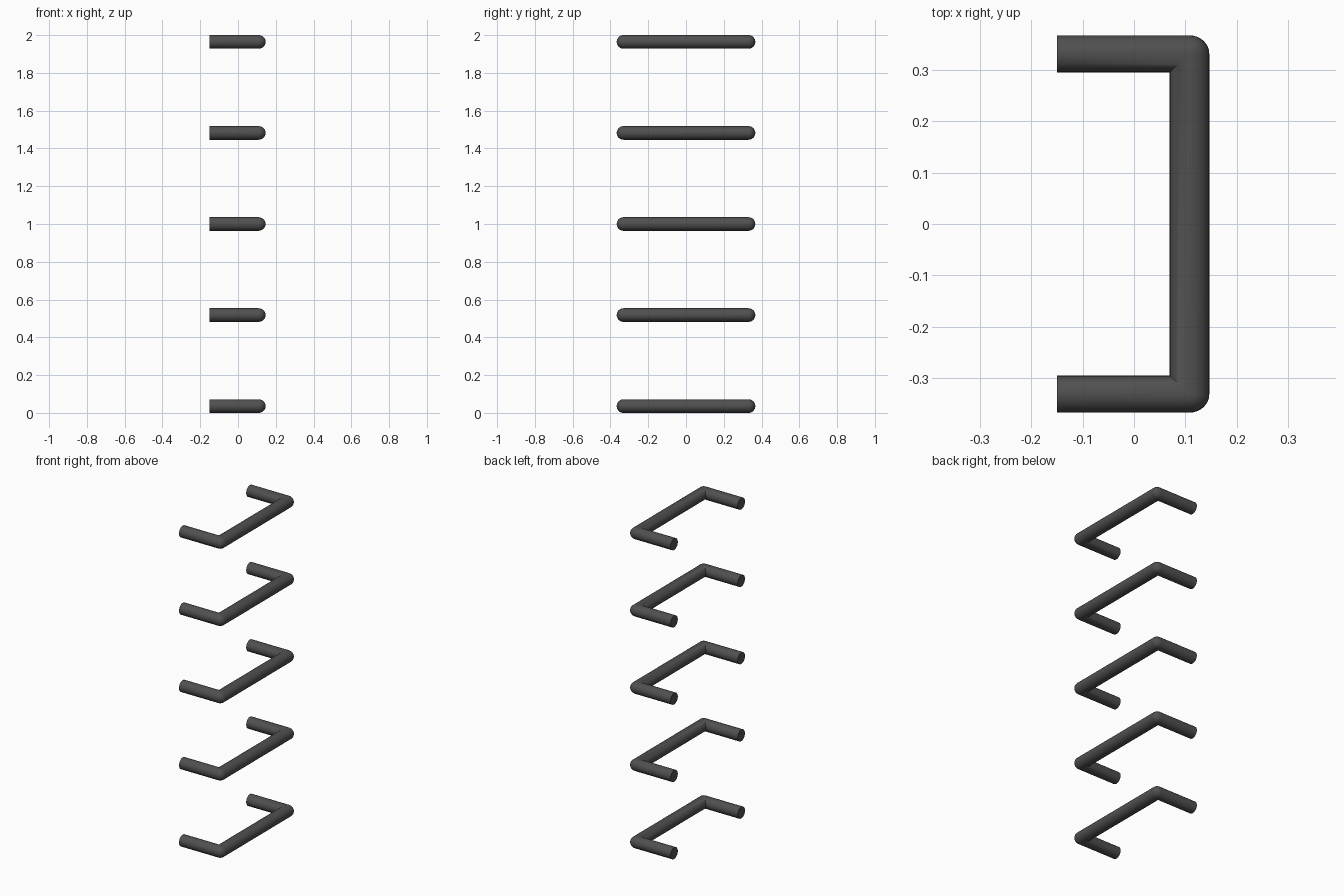
import bpy, bmesh, math
from mathutils import Vector

if "Cube" in bpy.data.objects:
    bpy.data.objects.remove(bpy.data.objects["Cube"])

SIDES, BEND = 32, 8              # tube sides, steps round each corner
R_LEG, R_BAR, R_Z = 0.036, 0.0385, 0.036
X_BACK, X_BAR, Y_LEG = -0.15, 0.108, 0.331


def build_rung_mesh():
    bm = bmesh.new()
    leg_out, bar_out = Vector((0, R_LEG, 0)), Vector((R_BAR, 0, 0))

    def ring(center, n1, n2, t):
        # outer half turns round the corner, inner half stays on the mitre
        out = n1 * math.cos(t) + n2 * math.sin(t)
        verts = []
        for i in range(SIDES):
            a = 2 * math.pi * i / SIDES
            u, z = math.cos(a), math.sin(a) * R_Z
            d = out if (u >= -1e-6 or n1 == n2) else n1 + n2
            verts.append(bm.verts.new(center + d * u + Vector((0, 0, z))))
        return verts

    def straight_end(y, n):
        return ring(Vector((X_BACK, y, 0)), n, n, 0)

    steps = [math.pi / 2 * k / BEND for k in range(BEND + 1)]
    rings = [straight_end(Y_LEG, leg_out)]
    rings += [ring(Vector((X_BAR, Y_LEG, 0)), leg_out, bar_out, t) for t in steps]
    rings += [ring(Vector((X_BAR, -Y_LEG, 0)), bar_out, -leg_out, t) for t in steps]
    rings.append(straight_end(-Y_LEG, -leg_out))

    for a, b in zip(rings, rings[1:]):
        for i in range(SIDES):
            j = (i + 1) % SIDES
            bm.faces.new((a[i], a[j], b[j], b[i]))
    bm.faces.new(rings[0])
    bm.faces.new(rings[-1])
    bmesh.ops.remove_doubles(bm, verts=bm.verts, dist=1e-5)
    bmesh.ops.recalc_face_normals(bm, faces=bm.faces)
    mesh = bpy.data.meshes.new("rung")
    bm.to_mesh(mesh)
    bm.free()
    return mesh


# dark grey metal
metal = bpy.data.materials.new("dark_metal")
metal.diffuse_color = (0.08, 0.08, 0.08, 1)
metal.use_nodes = True
metal.node_tree.nodes["Principled BSDF"].inputs["Base Color"].default_value = metal.diffuse_color

# five evenly spaced ladder rungs
for k in range(5):
    mesh = build_rung_mesh()
    mesh.materials.append(metal)
    rung = bpy.data.objects.new(f"rung_{k + 1}", mesh)
    rung.location.z = R_Z + k * (2 - 2 * R_Z) / 4
    bpy.context.collection.objects.link(rung)
    rung.select_set(True)
    bpy.context.view_layer.objects.active = rung
bpy.ops.object.shade_smooth_by_angle(angle=math.radians(40))
